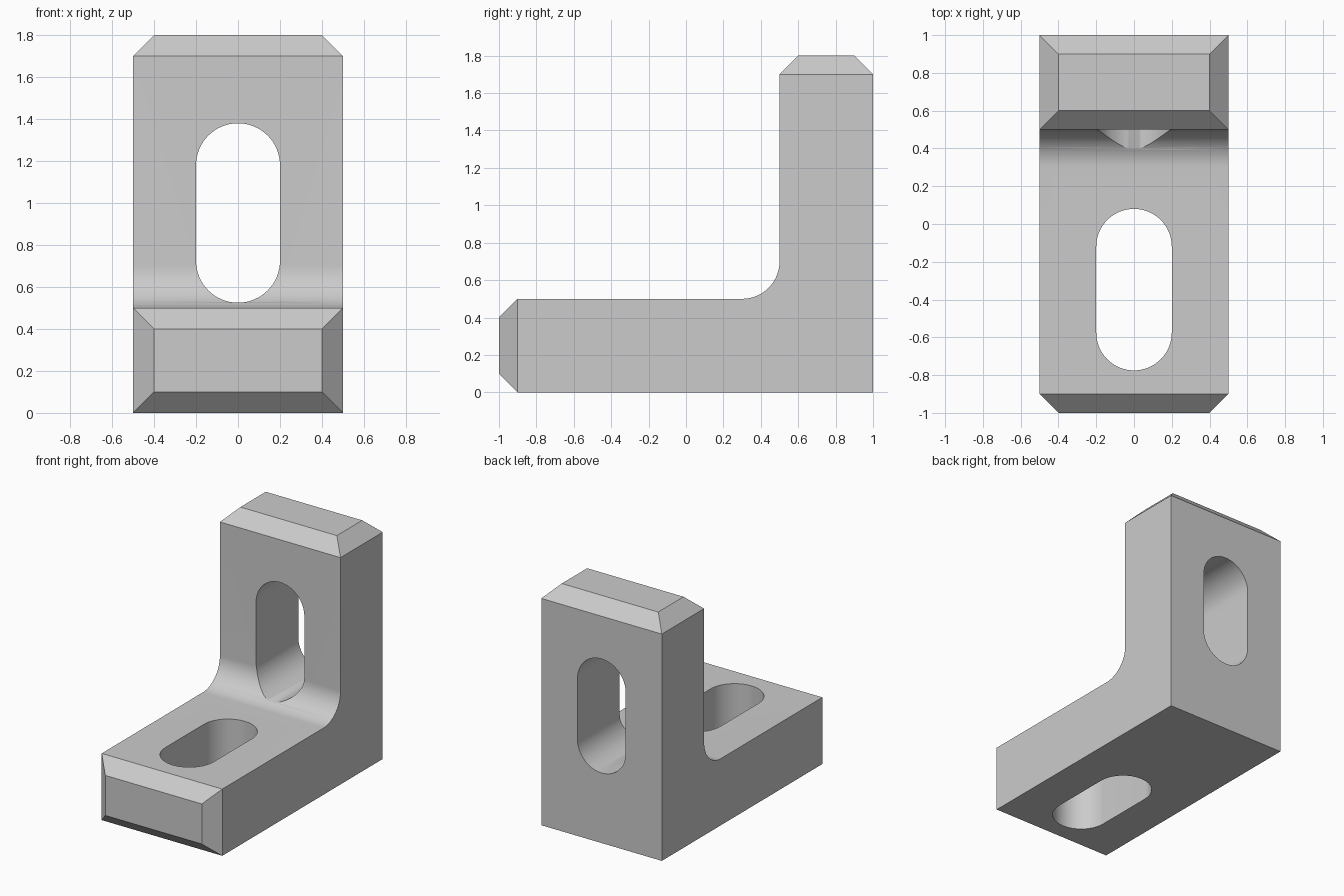
import bpy
import bmesh
from math import cos, sin, pi, radians
from mathutils import Vector

cube = bpy.data.objects.get("Cube")
if cube:
    bpy.data.objects.remove(cube, do_unlink=True)

grey = bpy.data.materials.new("plain grey")
grey.use_nodes = True
grey.diffuse_color = (0.6, 0.6, 0.6, 1)
grey.node_tree.nodes["Principled BSDF"].inputs["Base Color"].default_value = (0.6, 0.6, 0.6, 1)


def arc(cx, cy, r, start, end, steps):
    return [(cx + r * cos(start + (end - start) * i / steps),
             cy + r * sin(start + (end - start) * i / steps)) for i in range(steps + 1)]


def prism(bm, points, offset):
    """Extrude a closed outline of 3D points along an offset."""
    face = bm.faces.new([bm.verts.new(p) for p in points])
    ext = bmesh.ops.extrude_face_region(bm, geom=[face])
    verts = [g for g in ext["geom"] if isinstance(g, bmesh.types.BMVert)]
    bmesh.ops.translate(bm, verts=verts, vec=offset)
    bmesh.ops.recalc_face_normals(bm, faces=bm.faces)


def make_object(bm, name):
    mesh = bpy.data.meshes.new(name)
    bm.to_mesh(mesh)
    bm.free()
    mesh.materials.append(grey)
    obj = bpy.data.objects.new(name, mesh)
    bpy.context.collection.objects.link(obj)
    return obj


def chamfer_end(bm, direction, size=0.1):
    """Raise a tapered cap on the end face that points in a direction."""
    face = max((f for f in bm.faces if f.normal.dot(direction) > 0.99),
               key=lambda f: f.calc_center_median().dot(direction))
    bmesh.ops.inset_region(bm, faces=[face], thickness=size, use_even_offset=True)
    bmesh.ops.translate(bm, verts=face.verts, vec=direction * size)


# L-shaped body with a rounded inner corner and chamfered ends
bm = bmesh.new()
outline = [(-0.9, 0), (1, 0), (1, 1.7), (0.5, 1.7)]
outline += arc(0.3, 0.7, 0.2, 0, -pi / 2, 24) + [(-0.9, 0.5)]
prism(bm, [(-0.5, y, z) for y, z in outline], (1, 0, 0))
bm.normal_update()
chamfer_end(bm, Vector((0, -1, 0)))
chamfer_end(bm, Vector((0, 0, 1)))
bracket = make_object(bm, "angle_bracket")


# Slots through the foot and the upright
def slot(low, high, r=0.2):
    return arc(0, high, r, 0, pi, 32) + arc(0, low, r, pi, 2 * pi, 32)


def slot_cutter(name, points, offset):
    bm = bmesh.new()
    prism(bm, points, offset)
    obj = make_object(bm, name)
    obj.hide_render = True
    return obj


cutters = [
    slot_cutter("foot_slot_cutter", [(x, y, -0.2) for x, y in slot(-0.575, -0.12)], (0, 0, 0.9)),
    slot_cutter("upright_slot_cutter", [(x, 0.1, z) for x, z in slot(0.725, 1.18)], (0, 1.1, 0)),
]

bpy.ops.object.select_all(action="DESELECT")
bracket.select_set(True)
bpy.context.view_layer.objects.active = bracket
for cutter in cutters:
    mod = bracket.modifiers.new(cutter.name, "BOOLEAN")
    mod.operation = "DIFFERENCE"
    mod.solver = "EXACT"
    mod.object = cutter
    bpy.ops.object.modifier_apply(modifier=mod.name)
    bpy.data.objects.remove(cutter, do_unlink=True)

bpy.ops.object.shade_smooth_by_angle(angle=radians(30))
